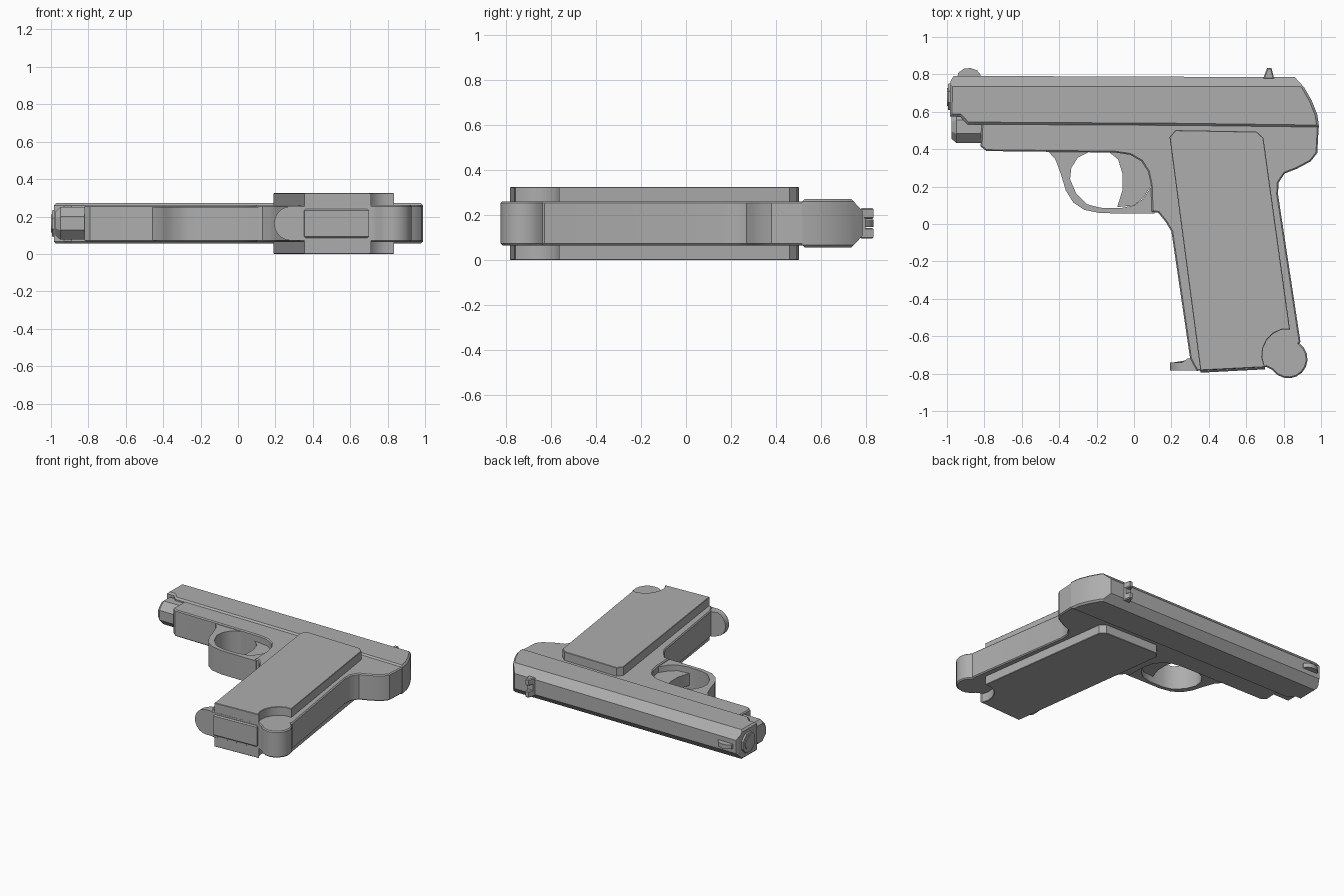
import bpy
import bmesh
import math
from mathutils import Matrix, Vector

cube = bpy.data.objects.get("Cube")
if cube:
    bpy.data.objects.remove(cube)

MID = 0.163  # mid-plane of the whole model

grey = bpy.data.materials.new("plain grey")
grey.use_nodes = True
grey.diffuse_color = (0.42, 0.42, 0.42, 1)
bsdf = next(n for n in grey.node_tree.nodes if n.type == "BSDF_PRINCIPLED")
bsdf.inputs["Base Color"].default_value = grey.diffuse_color


def finish(name, bm):
    bmesh.ops.recalc_face_normals(bm, faces=bm.faces)
    mesh = bpy.data.meshes.new(name)
    bm.to_mesh(mesh)
    bm.free()
    mesh.materials.append(grey)
    obj = bpy.data.objects.new(name, mesh)
    bpy.context.collection.objects.link(obj)
    bpy.ops.object.select_all(action="DESELECT")
    obj.select_set(True)
    bpy.context.view_layer.objects.active = obj
    bpy.ops.object.shade_smooth_by_angle(angle=math.radians(32))
    return obj


def prism(points, z0, z1, chamfer=0.0, caps=(0, 1)):
    """Extrude an outline along z and chamfer the rims of the chosen caps."""
    bm = bmesh.new()
    base = bm.faces.new([bm.verts.new((x, y, z0)) for x, y in points])
    ext = bmesh.ops.extrude_face_region(bm, geom=[base], use_keep_orig=True)["geom"]
    bmesh.ops.translate(bm, vec=(0, 0, z1 - z0),
                        verts=[g for g in ext if isinstance(g, bmesh.types.BMVert)])
    bmesh.ops.recalc_face_normals(bm, faces=bm.faces)
    if chamfer:
        levels = [(z0, z1)[c] for c in caps]
        rims = [e for e in bm.edges
                if any(all(abs(v.co.z - z) < 1e-5 for v in e.verts) for z in levels)]
        bmesh.ops.bevel(bm, geom=rims, offset=chamfer, segments=1,
                        affect="EDGES", clamp_overlap=True)
    return bm


def cylinder_x(name, x0, x1, y, z, r0, r1, sides):
    """Cylinder or cone along x, flat side down."""
    bm = bmesh.new()
    turn = (Matrix.Translation(((x0 + x1) / 2, y, z)) @ Matrix.Rotation(math.pi / 2, 4, "Y")
            @ Matrix.Rotation(math.pi / sides, 4, "Z"))
    bmesh.ops.create_cone(bm, cap_ends=True, segments=sides, radius1=r0, radius2=r1,
                          depth=x1 - x0, matrix=turn)
    return finish(name, bm)


# Slide: side outline, then its two upper long edges are planed off
slide_outline = [(-0.985, 0.575), (-0.93, 0.575), (-0.89, 0.533), (0.2, 0.527), (0.99, 0.517),
                 (0.98, 0.585), (0.95, 0.66), (0.91, 0.73), (0.86, 0.785),
                 (-0.965, 0.792), (-0.982, 0.76)]
bm = prism(slide_outline, 0.055, 0.272, 0.012)
for side in (1, -1):
    bmesh.ops.bisect_plane(bm, geom=bm.verts[:] + bm.edges[:] + bm.faces[:],
                           plane_co=(0, 0.735, MID + side * 0.1085),
                           plane_no=Vector((0, 0.72, side * 0.69)), clear_outer=True)
    bmesh.ops.holes_fill(bm, edges=[e for e in bm.edges if e.is_boundary])
finish("slide", bm)

# Muzzle ring, barrel end and housing underneath
cylinder_x("muzzle_ring", -0.995, -0.95, 0.68, MID, 0.075, 0.085, 8)
cylinder_x("barrel_end", -1.0, -0.95, 0.68, MID, 0.05, 0.05, 12)
cylinder_x("spring_housing", -0.95, -0.78, 0.52, MID, 0.094, 0.094, 8)
cylinder_x("spring_housing_tip", -0.975, -0.95, 0.52, MID, 0.07, 0.094, 8)

# Frame with grip core and round heel
heel = [(0.825 + 0.103 * math.cos(a), -0.722 + 0.103 * math.sin(a))
        for a in (math.radians(215 + i * 20) for i in range(11))]
frame_outline = [(-0.815, 0.54), (-0.82, 0.415), (-0.79, 0.39), (-0.1, 0.382), (-0.02, 0.37),
                 (0.04, 0.335), (0.075, 0.28), (0.09, 0.21), (0.095, 0.065), (0.13, 0.06),
                 (0.17, 0.01), (0.2, -0.04), (0.3, -0.72), (0.335, -0.785), (0.71, -0.765)]
frame_outline += heel + [(0.89, -0.63), (0.77, 0.16), (0.773, 0.22), (0.805, 0.27),
                         (0.87, 0.295), (0.945, 0.335), (0.98, 0.38), (0.988, 0.53)]
finish("frame", prism(frame_outline, 0.065, 0.261, 0.012))

# Raised grip panels, mirrored about the mid-plane
notch = [(0.825 + 0.14 * math.cos(a), -0.7 + 0.14 * math.sin(a))
         for a in (math.radians(105 + i * 20) for i in range(6))]
panel_outline = [(0.355, -0.783), (0.19, 0.465), (0.222, 0.502), (0.655, 0.494), (0.692, 0.46),
                 (0.834, -0.565)] + notch + [(0.71, -0.765)]
finish("grip_panel_upper", prism(panel_outline, MID + 0.08, 0.325, 0.03, (1,)))
finish("grip_panel_lower", prism(panel_outline, 0.0, MID - 0.08, 0.03, (0,)))

# Trigger guard as a closed strip of outer and inner curves
guard_outer = [(-0.46, 0.39), (-0.42, 0.345), (-0.392, 0.27), (-0.365, 0.18), (-0.325, 0.115),
               (-0.265, 0.075), (-0.18, 0.058), (0.11, 0.055)]
guard_inner = [(0.11, 0.22), (0.085, 0.19), (0.05, 0.135), (0.0, 0.1), (-0.07, 0.085),
               (-0.18, 0.087), (-0.25, 0.105), (-0.31, 0.165), (-0.342, 0.24), (-0.335, 0.3),
               (-0.3, 0.355), (-0.23, 0.39)]
finish("trigger_guard", prism(guard_outer + guard_inner, 0.073, 0.25))

# Trigger
trigger_outline = [(-0.14, 0.39), (-0.085, 0.345), (-0.062, 0.27), (-0.062, 0.18),
                   (-0.09, 0.09), (0.0, 0.1), (0.05, 0.14), (0.1, 0.22), (0.08, 0.39)]
finish("trigger", prism(trigger_outline, MID - 0.045, MID + 0.045))

# Magazine floor plate and its rounded front lip
plate = [(0.35, -0.75), (0.355, -0.795), (0.7, -0.777), (0.7, -0.74)]
finish("magazine_plate", prism(plate, 0.085, 0.24, 0.008))
lip = [(0.285 + 0.092 * math.cos(a), 0.092 * math.sin(a))
       for a in (math.radians(90 + i * 18) for i in range(11))]
lip = [(0.335, 0.092)] + lip + [(0.335, -0.092)]
bm = prism(lip, 0.0, 0.042)
bmesh.ops.transform(bm, verts=bm.verts,
                    matrix=Matrix.Translation((0, -0.74, MID)) @ Matrix.Rotation(math.pi / 2, 4, "X"))
for v in bm.verts:  # lip thickens toward the grip
    if v.co.y > -0.75 and v.co.x > 0.28:
        v.co.y += 0.02
finish("magazine_lip", bm)

# Front sight blade and two-pronged rear sight
blade = [(-0.945, 0.78), (-0.94, 0.808), (-0.91, 0.83), (-0.875, 0.834), (-0.84, 0.822),
         (-0.82, 0.798), (-0.82, 0.78)]
finish("front_sight", prism(blade, MID - 0.016, MID + 0.016))
prong = [(0.69, 0.775), (0.712, 0.835), (0.735, 0.835), (0.75, 0.775)]
for name, side in (("upper", 1), ("lower", -1)):
    z = MID + side * 0.044
    finish("rear_sight_prong_" + name, prism(prong, z - 0.024, z + 0.024, 0.006))
base = [(0.69, 0.775), (0.698, 0.8), (0.742, 0.8), (0.75, 0.775)]
finish("rear_sight_base", prism(base, MID - 0.055, MID + 0.055))
